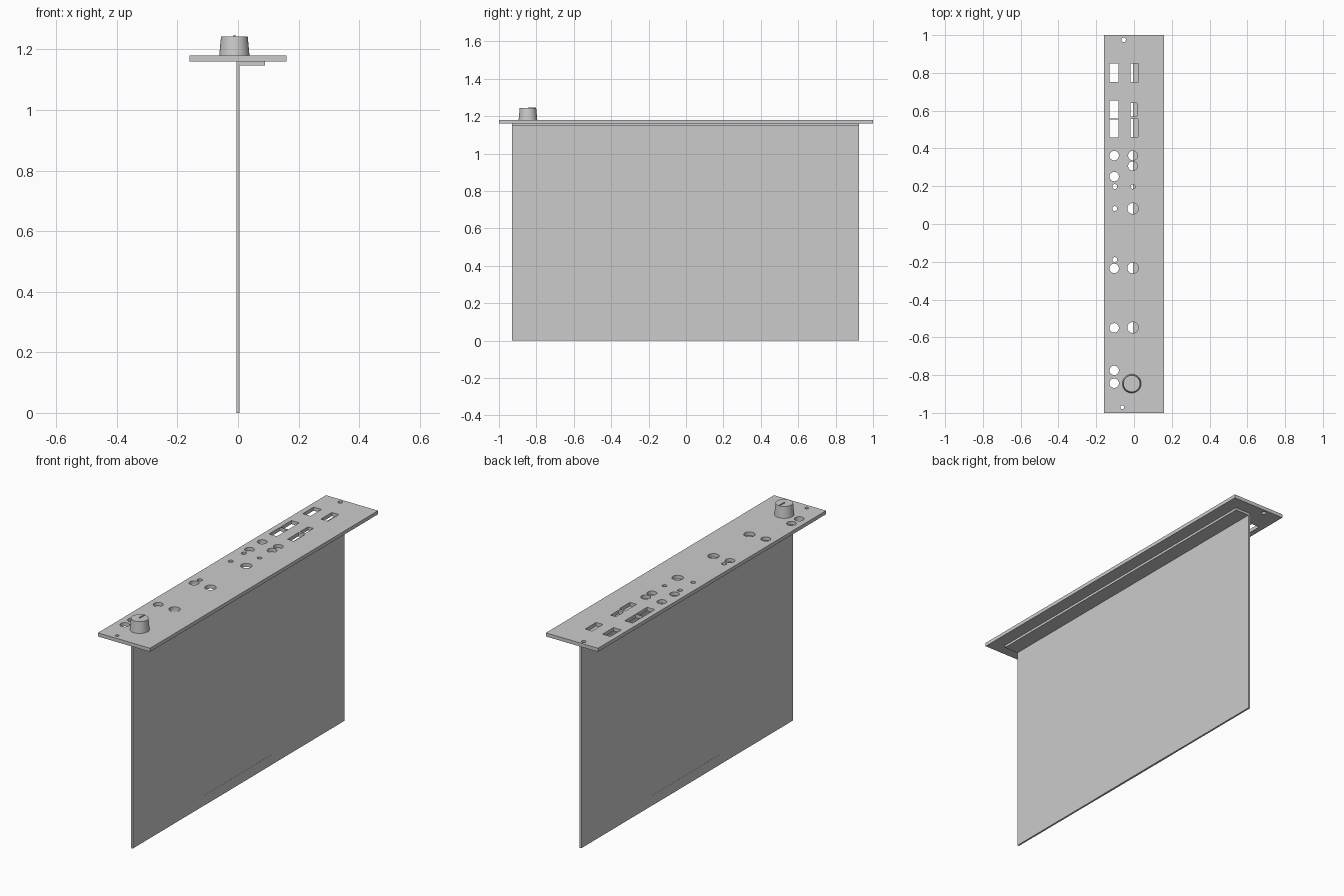
import bpy
import bmesh
from math import cos, sin, pi

cube = bpy.data.objects.get("Cube")
if cube:
    bpy.data.objects.remove(cube, do_unlink=True)

grey = bpy.data.materials.new("plain grey")
grey.use_nodes = True
grey.diffuse_color = (0.6, 0.6, 0.6, 1)
grey.node_tree.nodes["Principled BSDF"].inputs["Base Color"].default_value = (0.6, 0.6, 0.6, 1)


def finish(obj):
    obj.data.materials.clear()
    obj.data.materials.append(grey)
    bpy.ops.object.select_all(action='DESELECT')
    obj.select_set(True)
    bpy.context.view_layer.objects.active = obj
    bpy.ops.object.shade_smooth_by_angle()
    return obj


def box(name, x, y, z):
    """Box spanning the (low, high) range given for each axis."""
    bpy.ops.mesh.primitive_cube_add(size=1)
    obj = bpy.context.object
    obj.name = name
    for v in obj.data.vertices:
        v.co = [r[0] if c < 0 else r[1] for c, r in zip(v.co, (x, y, z))]
    return finish(obj)


def rectangle(x0, x1, y0, y1):
    return [(x0, y0), (x1, y0), (x1, y1), (x0, y1)]


def circle(x, y, r, n=32):
    return [(x + r * cos(2 * pi * i / n), y + r * sin(2 * pi * i / n)) for i in range(n)]


def plate(name, outlines, z0, z1):
    """Flat plate; the first outline is the rim, the others are holes."""
    curve = bpy.data.curves.new(name, 'CURVE')
    curve.dimensions = '2D'
    curve.fill_mode = 'BOTH'
    curve.extrude = (z1 - z0) / 2
    for pts in outlines:
        spline = curve.splines.new('POLY')
        spline.points.add(len(pts) - 1)
        for p, (x, y) in zip(spline.points, pts):
            p.co = (x, y, 0, 1)
        spline.use_cyclic_u = True
    temp = bpy.data.objects.new(name + " outline", curve)
    bpy.context.collection.objects.link(temp)
    mesh = bpy.data.meshes.new_from_object(temp.evaluated_get(bpy.context.evaluated_depsgraph_get()))
    bpy.data.objects.remove(temp, do_unlink=True)
    bm = bmesh.new()
    bm.from_mesh(mesh)
    bmesh.ops.remove_doubles(bm, verts=bm.verts, dist=0.0001)
    bmesh.ops.recalc_face_normals(bm, faces=bm.faces)
    bmesh.ops.translate(bm, verts=bm.verts, vec=(0, 0, (z0 + z1) / 2))
    bm.to_mesh(mesh)
    bm.free()
    obj = bpy.data.objects.new(name, mesh)
    bpy.context.collection.objects.link(obj)
    return finish(obj)


# Faceplate with its socket, button, lamp and screw holes
outlines = [rectangle(-0.16, 0.16, -1, 1)]
for y in (0.753, 0.558, 0.458):
    outlines.append(rectangle(-0.13, -0.082, y, y + 0.096))
outlines += [rectangle(-0.018, 0.025, 0.753, 0.849),
             rectangle(-0.018, 0.015, 0.57, 0.64),
             rectangle(-0.018, 0.022, 0.46, 0.556)]
for y in (0.362, 0.251, -0.235, -0.55, -0.775, -0.843):
    outlines.append(circle(-0.105, y, 0.025))
for y in (0.198, 0.082, -0.188):
    outlines.append(circle(-0.102, y, 0.013))
for y, r in ((0.362, 0.025), (0.307, 0.025), (0.198, 0.012),
             (0.082, 0.029), (-0.233, 0.029), (-0.548, 0.029)):
    outlines.append(circle(-0.006, y, r))
outlines += [circle(-0.055, 0.975, 0.012), circle(-0.062, -0.97, 0.01)]
plate("faceplate", outlines, 1.16, 1.18)

# Circuit board, its edge contacts and the mounting strip
box("circuit_board", (-0.005, 0.005), (-0.93, 0.925), (0, 1.16))
box("edge_contacts", (-0.0057, 0.0057), (-0.3, 0.3), (0, 0.056))
box("mounting_strip", (0.004, 0.089), (-0.93, 0.925), (1.147, 1.16))

# Tapered knob with a raised pointer
bpy.ops.mesh.primitive_cone_add(vertices=48, radius1=0.05, radius2=0.044, depth=0.064,
                                location=(-0.012, -0.845, 1.211))
bpy.context.object.name = "knob"
finish(bpy.context.object)
box("knob_pointer", (-0.015, -0.009), (-0.845, -0.803), (1.24, 1.247))
